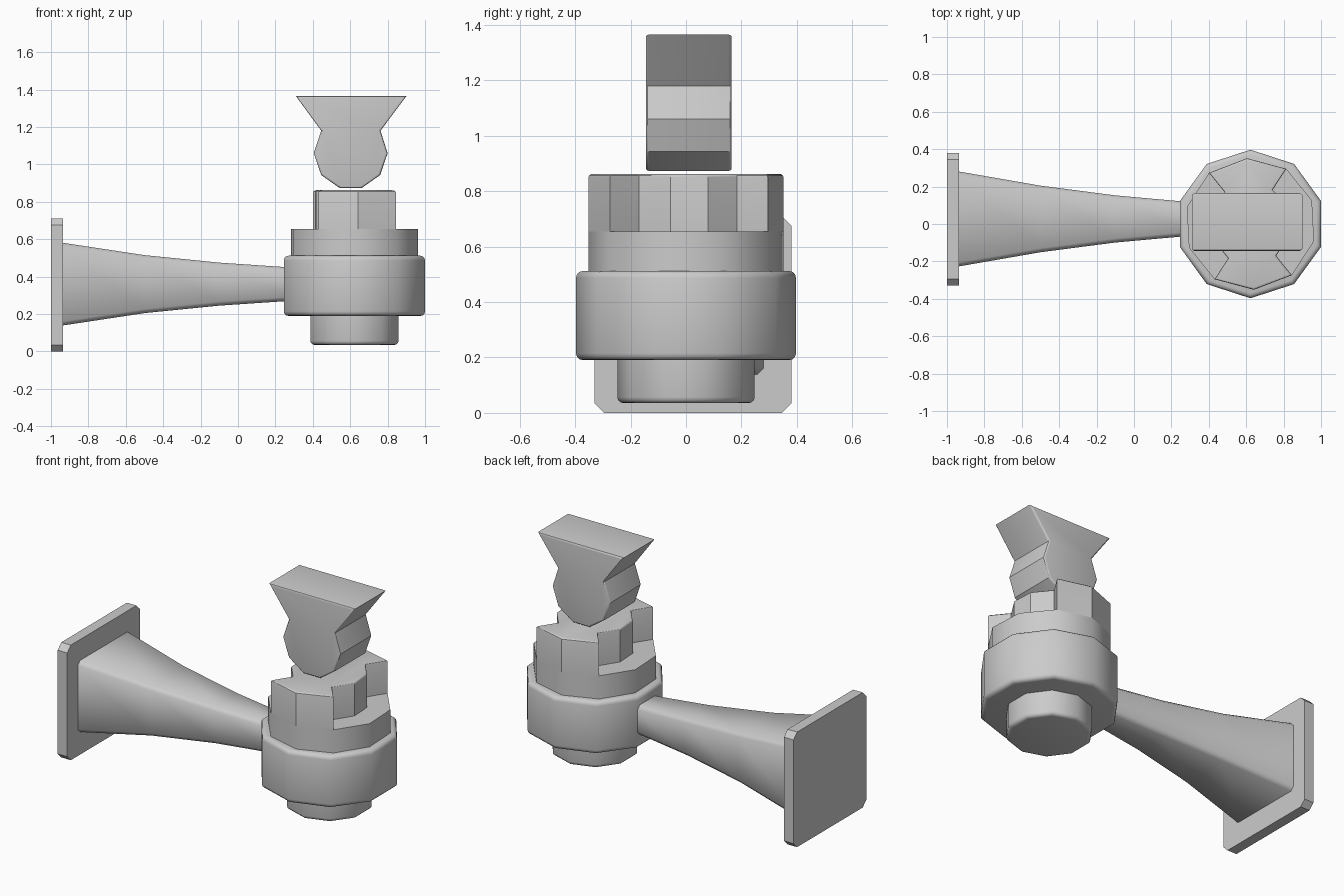
import bpy, bmesh
from math import sin, cos, radians
from mathutils import Vector

if "Cube" in bpy.data.objects:
    bpy.data.objects.remove(bpy.data.objects["Cube"])

CX = 0.6225  # axis of the round parts


def loft(name, rings, bevel=0.0, bevel_rings=(), smooth=40):
    """Bridge equal-length rings, cap both ends and round the chosen end rims."""
    bm = bmesh.new()
    loops = [[bm.verts.new(p) for p in ring] for ring in rings]
    n = len(loops[0])
    for a, b in zip(loops, loops[1:]):
        for i in range(n):
            j = (i + 1) % n
            bm.faces.new((a[i], a[j], b[j], b[i]))
    caps = [bm.faces.new(loops[0][::-1]), bm.faces.new(loops[-1])]
    bmesh.ops.recalc_face_normals(bm, faces=bm.faces[:])
    if bevel:
        edges = [e for k in bevel_rings for e in caps[k].edges]
        bmesh.ops.bevel(bm, geom=edges, offset=bevel, segments=3,
                        profile=0.5, affect='EDGES')
    me = bpy.data.meshes.new(name)
    bm.to_mesh(me)
    bm.free()
    ob = bpy.data.objects.new(name, me)
    bpy.context.collection.objects.link(ob)
    bpy.ops.object.select_all(action='DESELECT')
    ob.select_set(True)
    bpy.context.view_layer.objects.active = ob
    bpy.ops.object.shade_smooth_by_angle(angle=radians(smooth))
    return ob


def polar(spec, z, turn=0):
    return [Vector((CX + r * cos(radians(a + turn)), r * sin(radians(a + turn)), z))
            for a, r in spec]


def decagon(r):
    return [(18 + 36 * i, r) for i in range(10)]


def section(x, hy, hz, chamfer, cy, cz):
    """Rectangle with clipped corners in the YZ plane."""
    c = chamfer
    quad = [(hy, hz - c), (hy - c, hz), (c - hy, hz), (-hy, hz - c),
            (-hy, c - hz), (c - hy, -hz), (hy - c, -hz), (hy, c - hz)]
    return [(x, cy + y, cz + z) for y, z in quad]


# wall plate with clipped corners
loft("wall_plate", [section(x, 0.355, 0.355, 0.035, 0.025, 0.355)
                    for x in (-1.0, -0.935)], smooth=30)

# flared arm
stations = [(-0.95, 0.256, 0.223), (-0.5, 0.178, 0.155),
            (-0.1, 0.126, 0.115), (0.3, 0.09, 0.088)]
loft("arm", [section(x, hy, hz, 0.022, 0.027, 0.36) for x, hy, hz in stations], smooth=50)

# round body and lower stub
loft("body", [polar(decagon(0.397), z) for z in (0.19, 0.512)], 0.025, (0, 1))
loft("lower_stub", [polar(decagon(0.248), z) for z in (0.035, 0.21)], 0.022, (0,))

# rotating collar: full base with two prongs around a narrower core
TURN = 3
loft("collar_base", [polar(decagon(0.352), z, TURN) for z in (0.505, 0.655)])
half = [(-18, 0.219), (18, 0.219), (54, 0.219), (54, 0.352),
        (90, 0.352), (126, 0.352), (126, 0.219)]
prongs = half + [(a + 180, r) for a, r in half]
loft("collar_prongs", [polar(prongs, z, TURN) for z in (0.655, 0.862)], 0.012, (1,), 30)

# turning key with flared top
profile = [(0.31, 1.365), (0.445, 1.18), (0.405, 1.06), (0.445, 0.943), (0.545, 0.873),
           (0.66, 0.873), (0.76, 0.943), (0.80, 1.06), (0.762, 1.18), (0.90, 1.365)]
loft("turning_key", [[(x, y, z) for x, z in profile] for y in (-0.145, 0.165)],
     0.012, (0, 1), 30)
